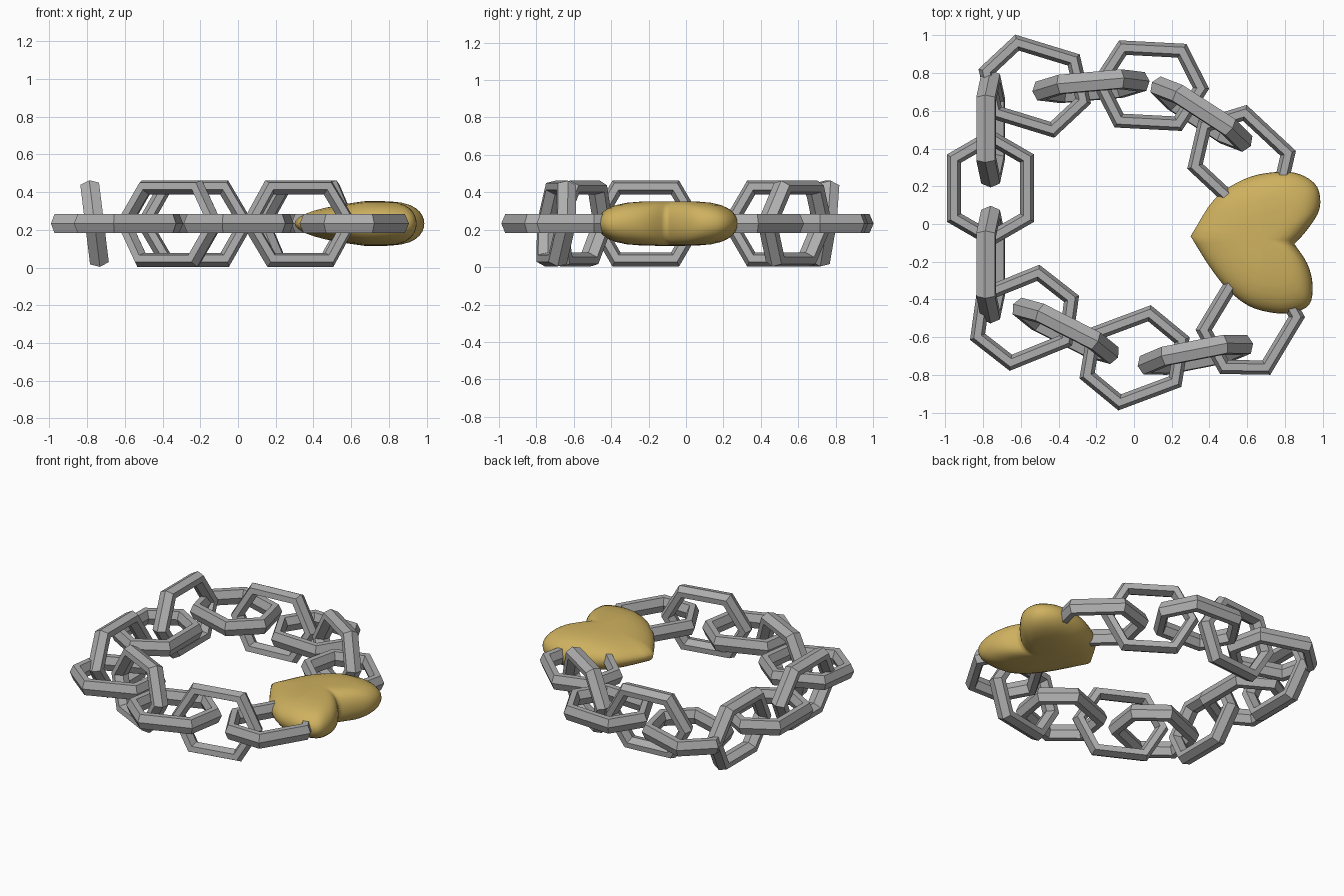
import bpy, bmesh, math
from mathutils import Vector, Matrix

if "Cube" in bpy.data.objects:
    bpy.data.objects.remove(bpy.data.objects["Cube"])

ZC = 0.233  # height of the bracelet's middle plane


def material(name, rgb):
    m = bpy.data.materials.new(name)
    m.diffuse_color = (*rgb, 1)
    m.use_nodes = True
    m.node_tree.nodes["Principled BSDF"].inputs["Base Color"].default_value = m.diffuse_color
    return m


steel = material("steel grey", (0.42, 0.42, 0.42))
gold = material("warm gold", (0.62, 0.44, 0.115))


def finish(name, bm, mat, matrix=None):
    bmesh.ops.recalc_face_normals(bm, faces=bm.faces)
    me = bpy.data.meshes.new(name)
    bm.to_mesh(me)
    bm.free()
    me.materials.append(mat)
    ob = bpy.data.objects.new(name, me)
    bpy.context.collection.objects.link(ob)
    if matrix is not None:
        ob.matrix_world = matrix
    return ob


def link(name, x, y, angle, upright):
    """Stretched six-sided ring with a six-sided cross-section."""
    bm = bmesh.new()
    section = [(1, 0), (.5, 1), (-.5, 1), (-1, 0), (-.5, -1), (.5, -1)]
    rings = []
    for k in range(6):
        a = math.radians(60 * k)
        shift = 0.045 if math.cos(a) > 0 else -0.045
        ring = []
        for u, w in section:
            r = (0.1935 + 0.0375 * u) / math.cos(math.pi / 6)
            ring.append(bm.verts.new((r * math.cos(a) + shift, r * math.sin(a), 0.05 * w)))
        rings.append(ring)
    for i in range(6):
        p, q = rings[i], rings[(i + 1) % 6]
        for j in range(6):
            k = (j + 1) % 6
            bm.faces.new((p[j], q[j], q[k], p[k]))
    m = Matrix.Translation((x, y, ZC)) @ Matrix.Rotation(math.radians(angle), 4, 'Z')
    if upright:  # upright links lean a little
        m = m @ Matrix.Rotation(math.radians(83), 4, 'X')
    return finish(name, bm, steel, m)


# flat links: centre x, centre y, direction of the long axis
flat = [(-0.76, 0.19, 90), (-0.526, 0.73, -17), (0.087, 0.733, -3), (0.57, 0.34, -43),
        (0.616, -0.527, 59), (0.003, -0.709, 20.5), (-0.58, -0.497, 22)]
# upright links between them
upright = [(-0.76, 0.505, 90), (-0.228, 0.73, 5), (0.357, 0.582, -33),
           (0.325, -0.693, 11), (-0.362, -0.566, -27), (-0.76, -0.215, 90)]
for i, p in enumerate(flat):
    link(f"flat_link_{i + 1}", *p, False)
for i, p in enumerate(upright):
    link(f"upright_link_{i + 1}", *p, True)


# heart charm: outline from the pointed tip, round one lobe to the notch, and back
upper = [(.30, -.065), (.425, .13), (.585, .238), (.745, .275), (.875, .265),
         (.97, .197), (.983, .08), (.918, -.03), (.85, -.106)]
lower = [(.85, -.106), (.918, -.21), (.946, -.32), (.93, -.425), (.85, -.467),
         (.745, -.472), (.61, -.435), (.495, -.345), (.40, -.225), (.30, -.065)]


def smooth_path(pts, n=4):
    """Catmull-Rom curve, leaving out the last point."""
    p = [Vector(q) for q in pts]
    p = [2 * p[0] - p[1]] + p + [2 * p[-1] - p[-2]]
    out = []
    for i in range(1, len(p) - 2):
        a, b, c, d = p[i - 1:i + 3]
        for k in range(n):
            t = k / n
            out.append(0.5 * (2 * b + (c - a) * t + (2 * a - 5 * b + 4 * c - d) * t * t
                              + (3 * b - a - 3 * c + d) * t ** 3))
    return out


outline = smooth_path(upper) + smooth_path(lower)
centre = Vector((.68, -.08))


def half_height(x, s):
    thin = min(1.0, 0.55 + max(0.0, x - 0.3) * 1.2)
    return 0.119 * thin * math.sqrt(max(0.0, 1 - s ** 4))


bm = bmesh.new()
n = len(outline)
rim = [bm.verts.new((p.x, p.y, ZC)) for p in outline]
for sign in (1, -1):
    prev = rim
    for s in (0.99, 0.965, 0.92, 0.85, 0.75, 0.6, 0.4, 0.2):
        ring = []
        for p in outline:
            q = centre + (p - centre) * s
            ring.append(bm.verts.new((q.x, q.y, ZC + sign * half_height(q.x, s))))
        for i in range(n):
            j = (i + 1) % n
            bm.faces.new((prev[i], prev[j], ring[j], ring[i]))
        prev = ring
    top = bm.verts.new((centre.x, centre.y, ZC + sign * half_height(centre.x, 0)))
    for i in range(n):
        bm.faces.new((prev[i], prev[(i + 1) % n], top))
for f in bm.faces:
    f.smooth = True
finish("heart_charm", bm, gold)
